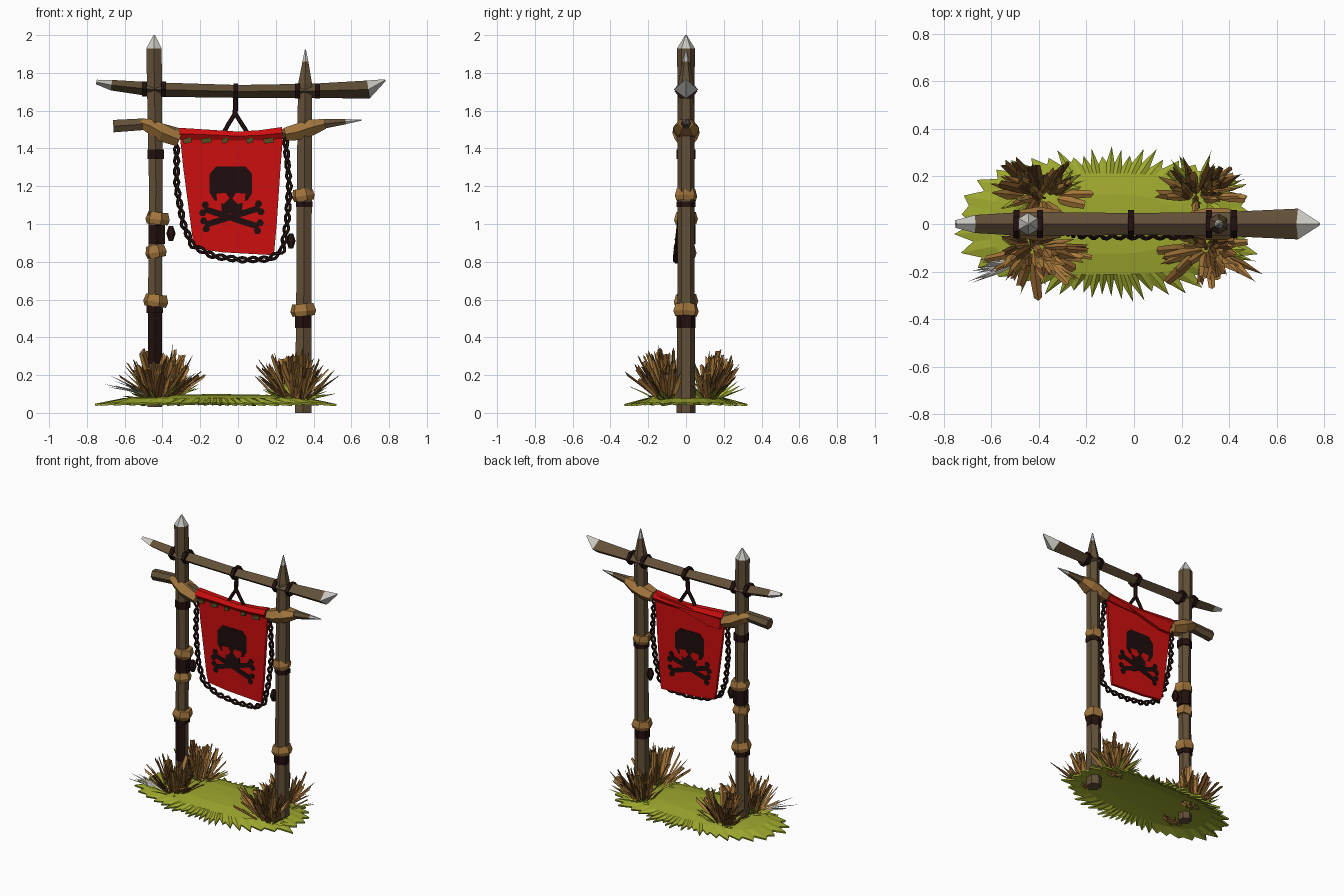
import bpy, bmesh, math, random
from mathutils import Vector

if "Cube" in bpy.data.objects:
    bpy.data.objects.remove(bpy.data.objects["Cube"])

random.seed(4)
Y = Vector((0, 1, 0))


def material(name, r, g, b):
    m = bpy.data.materials.new(name)
    lin = [((c / 255 + 0.055) / 1.055) ** 2.4 if c > 10 else c / 255 / 12.92 for c in (r, g, b)]
    m.diffuse_color = (*lin, 1)
    m.use_nodes = True
    m.node_tree.nodes["Principled BSDF"].inputs["Base Color"].default_value = m.diffuse_color
    return m


WOOD = material("brown wood", 98, 80, 56)
CUT = material("pale cut wood", 200, 198, 192)
TAN = material("tan leather", 160, 116, 60)
DARK = material("dark rope", 34, 17, 14)
RED = material("red cloth", 205, 14, 14)
BLACK = material("black paint", 30, 13, 13)
GRASS = material("olive grass", 158, 168, 46)
STRAW = material("straw", 172, 124, 60)
DRY = material("brown straw", 116, 78, 36)
PATCH = material("worn cloth", 88, 78, 36)


def finish(name, bm, mats):
    me = bpy.data.meshes.new(name)
    bm.to_mesh(me)
    bm.free()
    for m in mats:
        me.materials.append(m)
    ob = bpy.data.objects.new(name, me)
    bpy.context.collection.objects.link(ob)
    return ob


def tube(name, pts, radii, mats, sides=6, depth=1.0, turn=0.0, rule=None):
    """Sweep a polygon along pts (x, y, z); depth scales it along y."""
    bm = bmesh.new()
    pts = [Vector(p) for p in pts]
    n = len(pts)
    if not isinstance(radii, (list, tuple)):
        radii = [radii] * n
    rings = []
    for i, (p, r) in enumerate(zip(pts, radii)):
        t = (pts[min(i + 1, n - 1)] - pts[max(i - 1, 0)]).normalized()
        up = t.cross(Y).normalized()
        angs = [math.tau * k / sides + turn for k in range(sides)]
        rings.append([bm.verts.new(p + Y * math.cos(a) * r * depth + up * math.sin(a) * r) for a in angs])
    for i in range(n - 1):
        for k in range(sides):
            j = (k + 1) % sides
            f = bm.faces.new((rings[i][k], rings[i][j], rings[i + 1][j], rings[i + 1][k]))
            f.normal_update()
            f.material_index = rule(i, f) if rule else 0
    bm.faces.new(rings[0])
    f = bm.faces.new(rings[-1])
    f.material_index = rule(n - 2, f) if rule else 0
    bmesh.ops.recalc_face_normals(bm, faces=bm.faces)
    return finish(name, bm, mats)


def plates(name, polys, y0, y1, mat):
    """Extrude outlines given in (x, z) between two y values."""
    bm = bmesh.new()
    for poly in polys:
        a = [bm.verts.new((x, y0, z)) for x, z in poly]
        b = [bm.verts.new((x, y1, z)) for x, z in poly]
        bm.faces.new(a)
        bm.faces.new(b[::-1])
        for i in range(len(a)):
            j = (i + 1) % len(a)
            bm.faces.new((a[i], b[i], b[j], a[j]))
    bmesh.ops.recalc_face_normals(bm, faces=bm.faces)
    return finish(name, bm, [mat])


# Posts with sharpened pale tips; the left foot is darkened at the front
tube("left_post", [(-.44, 0, .03), (-.44, 0, .26), (-.44, 0, .56), (-.435, 0, 1.2), (-.445, 0, 1.93), (-.443, 0, 2.0)],
     [.044, .042, .042, .042, .047, .004], [WOOD, CUT, DARK],
     rule=lambda i, f: 1 if i == 4 else 2 if i == 1 and f.calc_center_median().y < -.01 else 0)
tube("right_post", [(.345, 0, 0), (.348, 0, .6), (.352, 0, 1.3), (.355, 0, 1.74), (.357, 0, 1.86), (.357, 0, 1.925)],
     [.05, .046, .046, .043, .018, .003], [WOOD, CUT], rule=lambda i, f: int(i == 4))

# Upper beam, square section standing on its edge
tube("upper_beam", [(-.75, 0, 1.752), (-.67, 0, 1.735), (-.45, 0, 1.712), (0, 0, 1.702), (.4, 0, 1.705),
                    (.69, 0, 1.712), (.78, 0, 1.762)],
     [.012, .028, .038, .034, .038, .048, .005], [WOOD, CUT], sides=4, depth=1.35,
     rule=lambda i, f: int(i in (0, 5)))
# Lower beam
low = [(-.66, 0, 1.518), (-.5, 0, 1.528), (-.3, 0, 1.478), (0, 0, 1.465), (.24, 0, 1.478), (.45, 0, 1.53),
       (.57, 0, 1.542), (.655, 0, 1.55)]
tube("lower_beam", low, [.038, .036, .03, .026, .03, .03, .016, .003], [WOOD, CUT], rule=lambda i, f: int(i == 6))

# Leather wraps where the lower beam meets the posts
tube("left_beam_wrap", [(-.525, 0, 1.54), (-.47, 0, 1.522), (-.40, 0, 1.482), (-.31, 0, 1.446)],
     [.02, .045, .054, .043], [TAN], depth=1.35)
tube("right_beam_wrap", [(.25, 0, 1.475), (.31, 0, 1.486), (.39, 0, 1.512), (.46, 0, 1.53)],
     [.04, .05, .05, .03], [TAN], depth=1.35)

# Leather cuffs and dark lashings around the posts
for i, (x, z, r, lean) in enumerate([(-.425, 1.03, .066, .1), (-.435, .855, .058, -.15), (-.435, .595, .068, .12),
                                     (.345, 1.155, .062, -.15), (.345, .545, .07, -.08)]):
    d = Vector((lean, 0, 1)) * .032
    c = Vector((x, 0, z))
    tube(f"post_cuff_{i}", [c - d, c - d * .2, c + d], [r * .86, r, r * .82], [TAN], turn=.3)
for i, (x, z, h) in enumerate([(-.43, .945, .05), (.345, .485, .035), (.35, 1.105, .015), (-.435, 1.37, .025),
                               (-.44, .55, .02)]):
    tube(f"post_lashing_{i}", [(x, 0, z - h), (x, 0, z + h)], .051, [DARK])
for i, (x, z) in enumerate([(-.425 + .07, .95), (.28, .91)]):
    tube(f"rope_knot_{i}", [(x, 0, z - .04), (x, 0, z), (x, 0, z + .04)], [.012, .026, .012], [DARK], sides=5)

# Dark lashings around the upper beam
for i, x in enumerate([-.495, -.395, -.012, .315, .42]):
    z = 1.703 + .012 * (x < -.3)
    tube(f"beam_lashing_{i}", [(x - .013, 0, z), (x + .013, 0, z)], .046, [DARK], depth=1.3)

# Hanger rope forking down to the banner
fork = (-.015, 0, 1.585)
tube("hanger_rope", [(-.012, 0, 1.69), fork], .014, [DARK], sides=5)
tube("hanger_left", [fork, (-.05, 0, 1.53), (-.08, 0, 1.475)], .012, [DARK], sides=5)
tube("hanger_right", [fork, (.02, 0, 1.53), (.055, 0, 1.475)], .012, [DARK], sides=5)

# Banner cloth, rolled over the lower beam
plates("banner", [[(-.31, 1.49), (-.29, 1.3), (-.24, .92), (-.225, .87), (-.08, .85), (.19, .835), (.205, 1.0),
                   (.225, 1.3), (.24, 1.49), (0, 1.47)]], -.01, .01, RED)
tube("banner_roll", [(-.31, 0, 1.478), (-.15, 0, 1.472), (0, 0, 1.465), (.12, 0, 1.47), (.235, 0, 1.482)],
     [.036, .031, .028, .031, .036], [RED], depth=1.15)
plates("banner_back_fold", [[(.22, 1.5), (-.29, 1.46), (-.285, 1.39), (-.2, 1.39)]], .01, .03, RED)
plates("worn_patches", [[(x - w, 1.45), (x - w * .6, 1.425), (x + w, 1.432), (x + w * .9, 1.458)]
                        for x, w in ((-.27, .025), (-.17, .03), (-.07, .018), (.06, .02), (.16, .03))],
       -.034, -.026, PATCH)


# Skull and crossed bones, painted on both sides
def bone(a, b, w=.016, k=.02):
    a, b = Vector(a), Vector(b)
    d = (b - a).normalized()
    s = Vector((-d.y, d.x))
    out = [[a + s * w, b + s * w, b - s * w, a - s * w]]
    for p in (a, b):
        for q in (p + s * .022, p - s * .022):
            out.append([q + Vector((math.cos(t), math.sin(t))) * k for t in [math.tau * i / 6 for i in range(6)]])
    return out


skull = [[(-.115, 1.305), (.04, 1.305), (.075, 1.265), (.075, 1.165), (.05, 1.125), (.025, 1.12), (.02, 1.055),
          (-.085, 1.055), (-.09, 1.12), (-.125, 1.125), (-.15, 1.165), (-.15, 1.265)]]
bones = bone((-.18, 1.08), (.11, .985)) + bone((-.175, .995), (.115, 1.085))
eyes = [[(-.115, 1.16), (-.065, 1.165), (-.045, 1.135), (-.075, 1.105), (-.11, 1.12)],
        [(.04, 1.16), (-.01, 1.165), (-.03, 1.135), (0, 1.105), (.035, 1.12)]]
for side, s in (("front", -1), ("back", 1)):
    plates(f"skull_{side}", skull, s * .009, s * .014, BLACK)
    plates(f"bones_{side}", bones, s * .009, s * .013, BLACK)
    plates(f"eyes_{side}", eyes, s * .0135, s * .016, RED)

# Twisted rope drooping around the banner
path = [Vector(p) for p in [(-.325, 0, 1.42), (-.325, -.01, 1.2), (-.29, -.03, 1.0), (-.24, -.045, .885),
                            (-.13, -.05, .83), (.02, -.05, .81), (.17, -.05, .815), (.235, -.045, .86),
                            (.26, -.03, 1.0), (.272, -.01, 1.2), (.25, 0, 1.46)]]
fine = [path[i].lerp(path[i + 1], k / 10) for i in range(len(path) - 1) for k in range(10)] + [path[-1]]
dist = [0]
for a, b in zip(fine, fine[1:]):
    dist.append(dist[-1] + (b - a).length)
for strand in range(2):
    pts = []
    for i, p in enumerate(fine):
        t = (fine[min(i + 1, len(fine) - 1)] - fine[max(i - 1, 0)]).normalized()
        a = dist[i] * 55 + strand * math.pi
        pts.append(p + (Y * math.cos(a) + t.cross(Y) * math.sin(a)) * .012)
    tube(f"draped_rope_{strand}", pts, .009, [DARK], sides=5)

# Domed grass patch with a ragged spiky edge
bm = bmesh.new()
N = 96
rows = [[], [], []]
for i in range(N):
    a = math.tau * i / N
    c, s = math.cos(a), math.sin(a)
    r = (abs(c / .58) ** 2.7 + abs(s / .25) ** 2.7) ** (-1 / 2.7)
    tip = random.uniform(.03, .085) if i % 2 else random.uniform(-.02, .015)
    for row, q, z in zip(rows, (r * .5, r * .85, r + tip), (.095, .078, .055 - tip * .1)):
        row.append(bm.verts.new((-.115 + q * c, q * s, z)))
top = bm.verts.new((-.115, 0, .1))
for i in range(N):
    j = (i + 1) % N
    bm.faces.new((top, rows[0][i], rows[0][j]))
    for a, b in zip(rows, rows[1:]):
        bm.faces.new((a[i], b[i], b[j], a[j]))
ground = finish("grass_patch", bm, [GRASS])
ground.modifiers.new("thickness", "SOLIDIFY").thickness = .012


# Tufts of dry straw leaning away from the posts
def blade(bm, base, direction, length, width, mat, blunt):
    side = direction.cross(Vector((0, 0, 1))).normalized()
    out = side.cross(direction).normalized()
    rows = []
    for t, w in ((0, .45), (.55, 1), (1, .75 if blunt else .08)):
        p = base + direction * length * t
        p.z -= .06 * length * t * t
        jag = direction * (random.uniform(-.03, .03) if t == 1 else 0)
        rows.append([bm.verts.new(q) for q in (p - side * width * w, p + out * width * .5 * w + jag, p + side * width * w)])
    for a, b in zip(rows, rows[1:]):
        for k in range(2):
            bm.faces.new((a[k], a[k + 1], b[k + 1], b[k])).material_index = mat


for name, cx, cy, size in (("left_front", -.43, -.11, 1.05), ("left_back", -.39, .13, 1.0),
                           ("right_front", .31, -.11, 1.0), ("right_back", .27, .13, .95)):
    bm = bmesh.new()
    for i in range(64):
        az = random.uniform(0, math.tau)
        green = i >= 52
        tilt = random.uniform(.9, 1.3) if green else random.uniform(.1, .95)
        d = Vector((math.cos(az) * math.sin(tilt), math.sin(az) * math.sin(tilt) * .6 + math.copysign(.2, cy),
                    math.cos(tilt))).normalized()
        base = Vector((cx + math.cos(az) * random.uniform(0, .07), cy + math.sin(az) * random.uniform(0, .04), .06))
        length = random.uniform(.12, .18) if green else random.uniform(.19, .31) * size * (1 - .18 * tilt)
        mat = 2 if green else int(random.random() < .33)
        blade(bm, base, d, length, random.uniform(.011, .024), mat, random.random() < .6 and not green)
    if name == "left_front":  # a few bleached stalks
        for i in range(9):
            d = Vector((-.8, -.35 + .05 * i, .35 + random.uniform(-.15, .2))).normalized()
            blade(bm, Vector((-.48, -.16, .09)), d, random.uniform(.16, .23), .009, 3, False)
    finish(f"straw_tuft_{name}", bm, [STRAW, DRY, GRASS, CUT])
